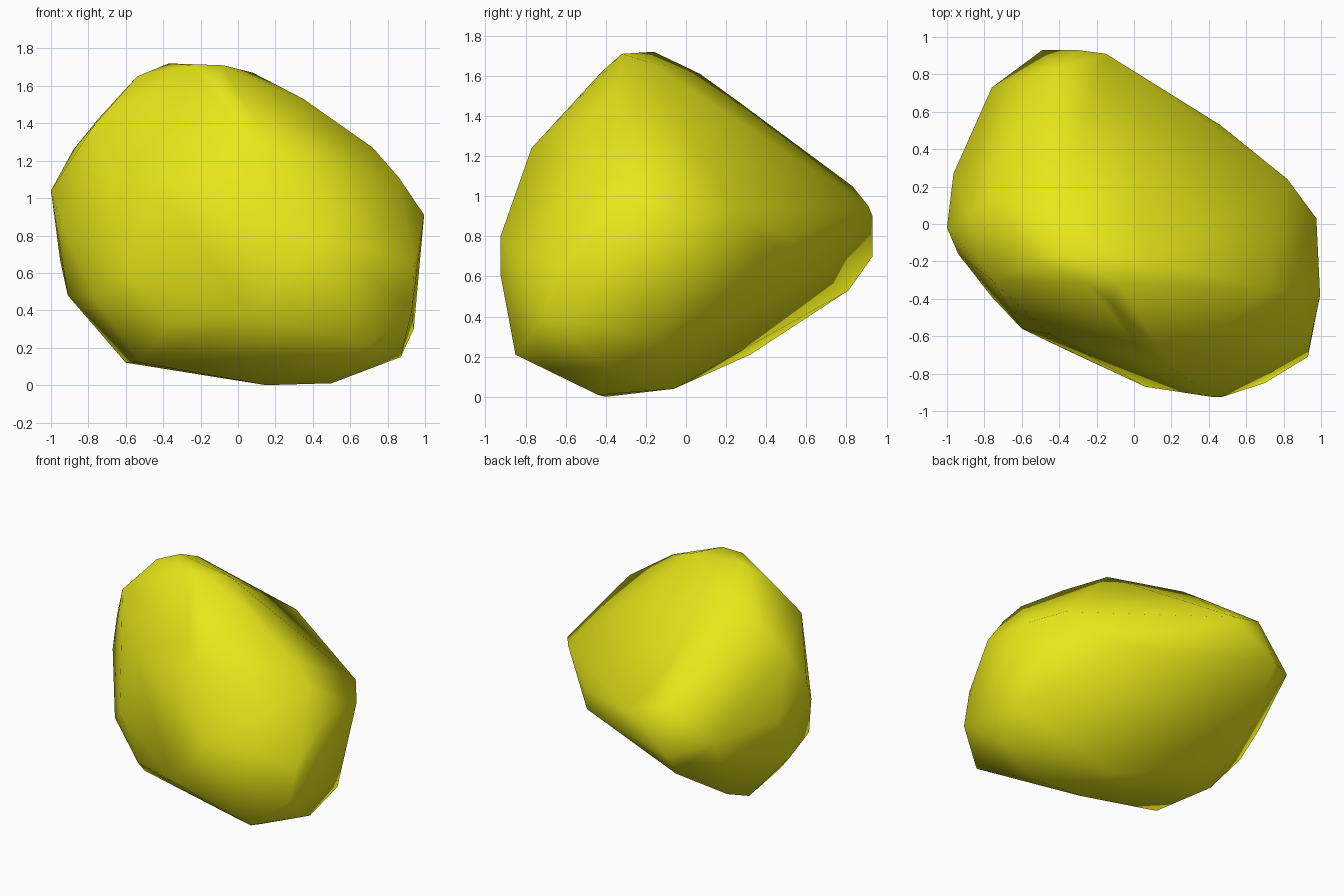
import bpy, bmesh

# Corner points of the boulder, from the crown down to the base
CORNERS = [
    # crown
    (-.37, -.16, 1.72), (-.08, -.32, 1.71), (-.25, -.32, 1.71), (.08, -.19, 1.67),
    (-.54, -.2, 1.65), (-.38, .07, 1.61), (-.12, -.42, 1.62), (.35, -.34, 1.53),
    (-.4, .25, 1.48), (-.75, .14, 1.42), (-.76, -.3, 1.4), (0, -.63, 1.38),
    # shoulders
    (.72, -.35, 1.27), (.2, -.77, 1.24), (-.88, .05, 1.26), (.86, -.37, 1.11),
    (-.42, .83, 1.05), (-.45, -.59, 1.1), (-1, -.02, 1.04), (-.15, .91, .95),
    # waist
    (-.3, .93, .9), (.82, .24, .93), (.975, .03, .88), (.995, -.38, .91),
    (-.965, .27, .86), (-.94, -.16, .85), (.42, -.925, .8), (.46, .53, .8),
    (-.76, .73, .8), (-.49, .93, .7), (-.95, .2, .66), (.46, .53, .66),
    (.94, -.64, .64), (-.6, -.56, .6), (.47, -.925, .61),
    # lower edge and base
    (-.48, .81, .53), (-.91, .05, .48), (-.76, -.39, .46), (.93, -.71, .4),
    (.06, -.87, .38), (-.37, -.67, .33), (.94, -.15, .3), (-.57, .32, .21),
    (.7, -.85, .21), (.87, -.38, .15), (-.6, .1, .12), (-.52, -.38, .12),
    (.1, -.06, .04), (.15, -.4, 0), (.5, -.44, .01),
]

# Shrink-wrap a faceted skin around the corners
bm = bmesh.new()
for p in CORNERS:
    bm.verts.new(p)
bmesh.ops.convex_hull(bm, input=bm.verts[:])
bmesh.ops.delete(bm, geom=[v for v in bm.verts if not v.link_faces], context='VERTS')
bmesh.ops.recalc_face_normals(bm, faces=bm.faces[:])
for f in bm.faces:
    f.smooth = True

mesh = bpy.data.meshes.new("boulder")
bm.to_mesh(mesh)
bm.free()
boulder = bpy.data.objects.new("boulder", mesh)
bpy.context.collection.objects.link(boulder)

# Yellow stone
stone = bpy.data.materials.new("yellow_stone")
stone.diffuse_color = (0.8, 0.8, 0.01, 1)
mesh.materials.append(stone)
